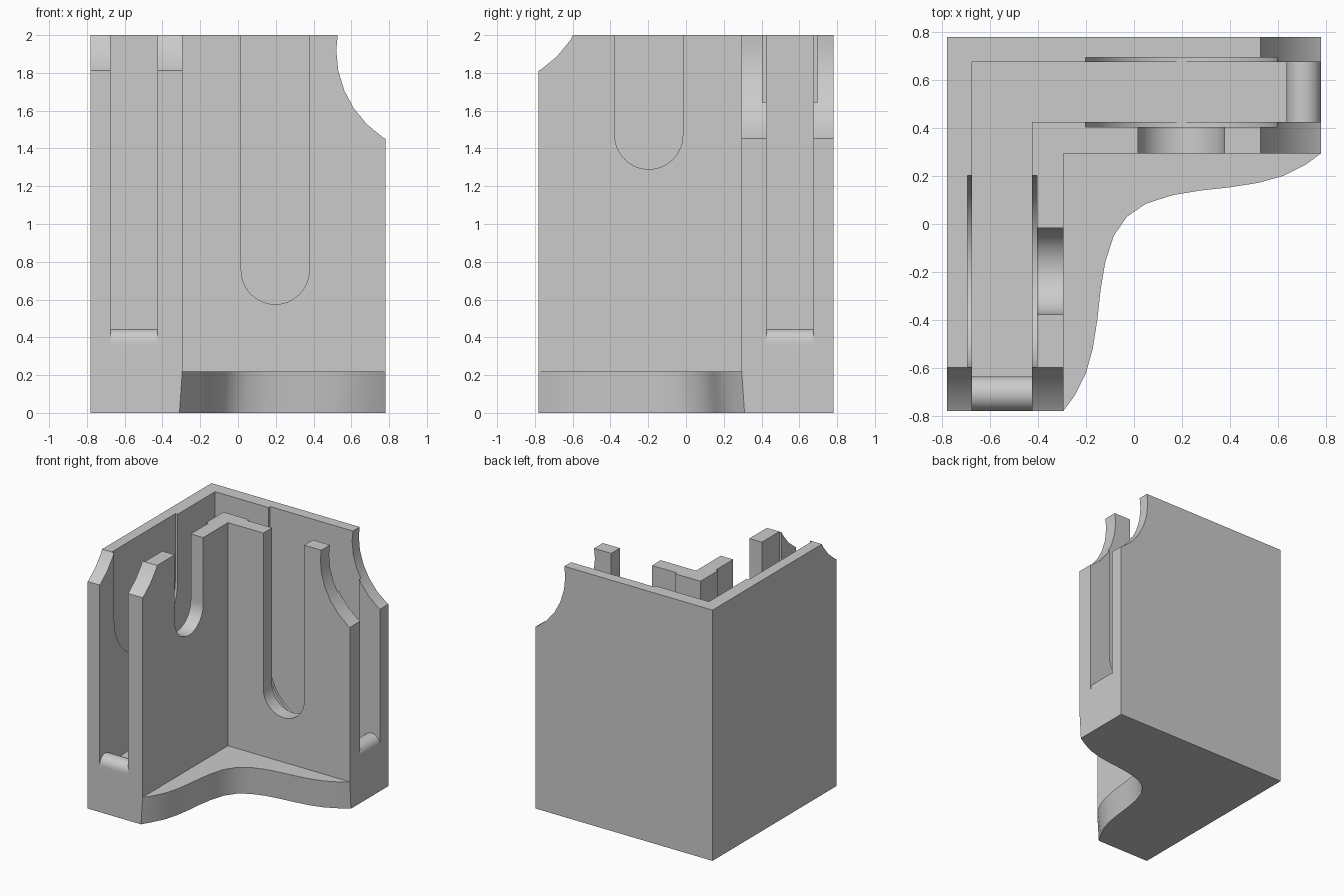
import bpy, bmesh, math

if "Cube" in bpy.data.objects:
    bpy.data.objects.remove(bpy.data.objects["Cube"])

grey = bpy.data.materials.new("plain_grey")
grey.diffuse_color = (0.6, 0.6, 0.6, 1)
grey.use_nodes = True
grey.node_tree.nodes["Principled BSDF"].inputs["Base Color"].default_value = grey.diffuse_color

H = 0.78      # half width of the bracket
TOP = 2.0
FLOOR = 0.35  # bottom of the channel
BASE = 0.22   # thickness of the foot


def loft(name, lower, upper):
    """Closed solid between two matching loops of 3D points."""
    bm = bmesh.new()
    a = [bm.verts.new(p) for p in lower]
    b = [bm.verts.new(p) for p in upper]
    n = len(a)
    bm.faces.new(a)
    bm.faces.new(b)
    for i in range(n):
        j = (i + 1) % n
        bm.faces.new((a[i], a[j], b[j], b[i]))
    bmesh.ops.recalc_face_normals(bm, faces=bm.faces)
    me = bpy.data.meshes.new(name)
    bm.to_mesh(me)
    bm.free()
    me.materials.append(grey)
    ob = bpy.data.objects.new(name, me)
    bpy.context.collection.objects.link(ob)
    return ob


def upright(name, outline, z0, z1):
    return loft(name, [(x, y, z0) for x, y in outline], [(x, y, z1) for x, y in outline])


def across(name, profile, t0, t1, left):
    """Side profile (s along the arm, z up) extruded through the arm's thickness."""
    place = (lambda s, t, z: (-t, -s, z)) if left else (lambda s, t, z: (s, t, z))
    return loft(name, [place(s, t0, z) for s, z in profile], [place(s, t1, z) for s, z in profile])


def arc(cx, cz, r, a0, a1, n):
    return [(cx + r * math.cos(math.radians(a0 + (a1 - a0) * i / n)),
             cz + r * math.sin(math.radians(a0 + (a1 - a0) * i / n))) for i in range(n + 1)]


def boolean(target, other, op):
    bpy.context.view_layer.objects.active = target
    mod = target.modifiers.new(op.lower(), 'BOOLEAN')
    mod.operation, mod.solver, mod.object = op, 'EXACT', other
    bpy.ops.object.modifier_apply(modifier=mod.name)
    bpy.data.objects.remove(other)


def u_shape(c, z, r):
    return arc(c, z, r, 180, 360, 24) + [(c + r, TOP + 0.2), (c - r, TOP + 0.2)]


def ell(outer, inner, end):
    """L outline with both arms reaching the given end."""
    return [(-outer, outer), (-outer, -end), (-inner, -end),
            (-inner, inner), (end, inner), (end, outer)]


# L-shaped walls with the channel between them
body = upright("corner_bracket", ell(H, 0.295, H), BASE, TOP)

# Foot with a curved front edge, drafted slightly inward at the bottom
half = [(H, 0.295), (0.72, 0.25), (0.62, 0.2), (0.52, 0.172), (0.40, 0.153),
        (0.28, 0.14), (0.16, 0.12), (0.05, 0.085), (-0.03, 0.03)]
curve = half + [(-y, -x) for x, y in reversed(half)]
corners = [(-H, -H), (-H, H), (H, H)]
d = 0.015
low = [(x if x == H else x - d, y if y == -H else y + d) for x, y in curve]
foot = loft("foot", [(x, y, 0) for x, y in low + corners],
            [(x, y, BASE) for x, y in curve + corners])
boolean(body, foot, 'UNION')

boolean(body, upright("channel_cutter", ell(0.675, 0.425, H + 0.2), FLOOR, TOP + 0.2), 'DIFFERENCE')

# Each arm: wide shallow recess, finger slot, scooped end, rounded lip
for left, slot_z, scoop_z in ((False, 0.755, 1.92), (True, 1.47, 2.28)):
    boolean(body, across("recess_cutter", u_shape(0.197, slot_z, 0.4), 0.405, 0.695, left), 'DIFFERENCE')
    boolean(body, across("slot_cutter", u_shape(0.197, slot_z, 0.18), 0.2, 0.55, left), 'DIFFERENCE')
    boolean(body, across("scoop_cutter", arc(1.075, scoop_z, 0.555, 0, 360, 32)[:-1], 0.2, 0.9, left), 'DIFFERENCE')
    lip = across("left_channel_lip" if left else "back_channel_lip",
                 [(H, FLOOR)] + arc(0.708, 0.373, 0.072, 0, 180, 16) + [(0.636, FLOOR)],
                 0.425, 0.675, left)

# Smooth the curved surfaces, keep the corners sharp
bpy.ops.object.select_all(action='DESELECT')
for ob in bpy.data.objects:
    ob.select_set(True)
bpy.context.view_layer.objects.active = body
bpy.ops.object.shade_smooth_by_angle(angle=math.radians(30))
